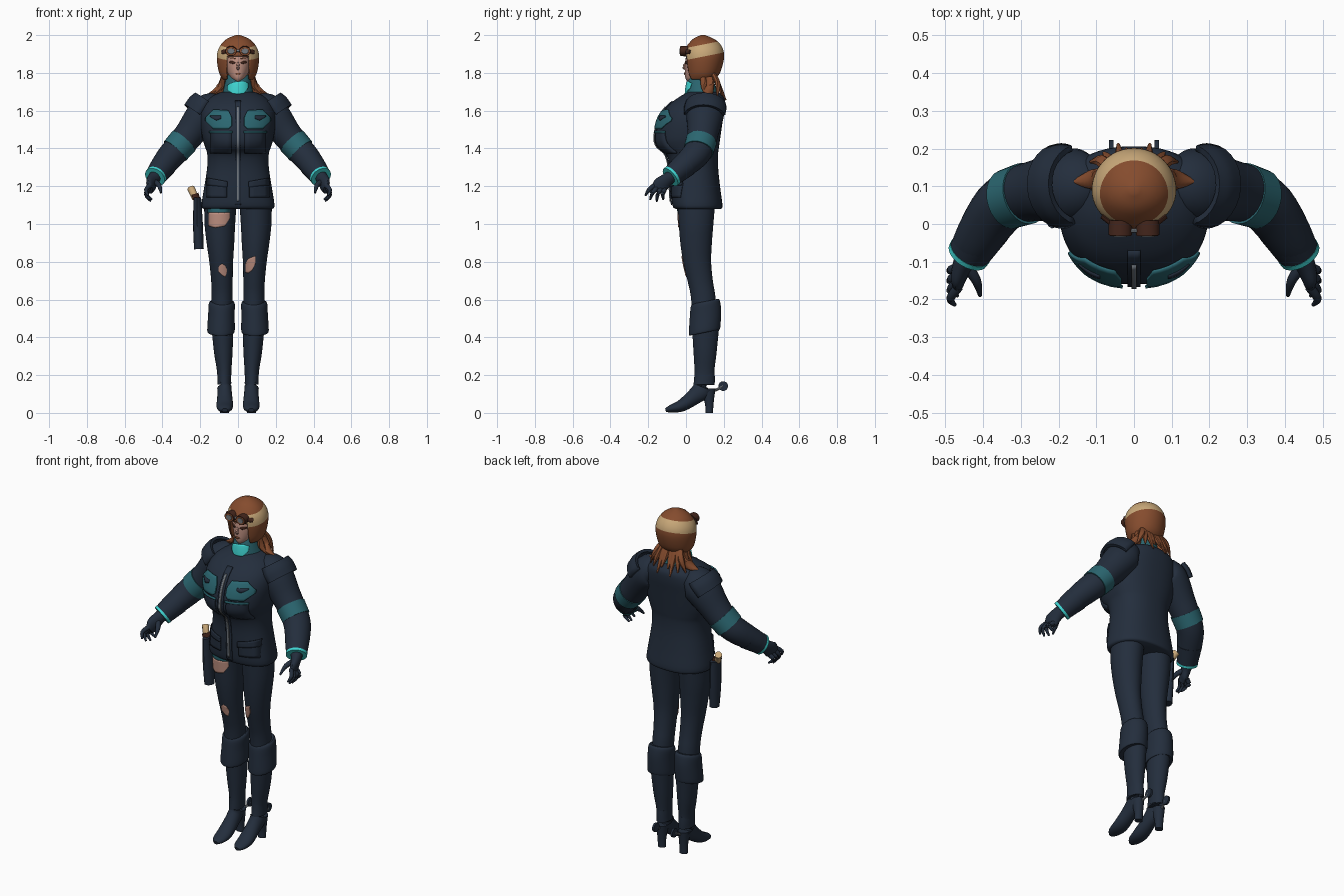
import bpy, bmesh, math
from mathutils import Vector

def material(name, rgb):
    m = bpy.data.materials.new(name)
    m.diffuse_color = (*rgb, 1)
    return m

NAVY = material("navy cloth", (.017, .027, .046))
TEAL = material("teal trim", (.024, .135, .165))
CYAN = material("bright cyan", (.05, .66, .64))
BROWN = material("brown leather", (.235, .072, .027))
BEIGE = material("beige", (.58, .39, .19))
SKIN = material("skin", (.52, .28, .22))
GREY = material("grey metal", (.17, .19, .21))
DARK = material("dark brown", (.06, .02, .012))

def finish(bm, name, mats, angle=42):
    bmesh.ops.recalc_face_normals(bm, faces=bm.faces[:])
    me = bpy.data.meshes.new(name)
    bm.to_mesh(me)
    bm.free()
    for m in mats:
        me.materials.append(m)
    me.shade_smooth()
    me.set_sharp_from_angle(angle=math.radians(angle))
    ob = bpy.data.objects.new(name, me)
    bpy.context.collection.objects.link(ob)
    return ob

def resample(rows, k=4):
    """Smooth spline through tuples of numbers."""
    out = []
    for i in range(len(rows) - 1):
        a, b, c, d = (rows[max(0, min(len(rows) - 1, i + j))] for j in (-1, 0, 1, 2))
        for s in range(k):
            t = s / k
            out.append(tuple(q + .5 * t * ((r - p) + t * (2*p - 5*q + 4*r - u + t * (3*(q - r) + u - p)))
                             for p, q, r, u in zip(a, b, c, d)))
    return out + [tuple(rows[-1])]

def skin_rings(rings):
    bm = bmesh.new()
    vs = [[bm.verts.new(p) for p in r] for r in rings]
    n = len(vs[0])
    for a, b in zip(vs, vs[1:]):
        for i in range(n):
            bm.faces.new((a[i], a[(i+1) % n], b[(i+1) % n], b[i]))
    bm.faces.new(vs[0])
    bm.faces.new(vs[-1])
    return bm

def power(v, e):
    return math.copysign(abs(v) ** e, v)

def loft_bm(secs, p=2, n=40):
    """Horizontal sections: z, centre x, centre y, half width, front y, back y."""
    rings = []
    for z, cx, cy, rx, yf, yb in secs:
        ring = []
        for i in range(n):
            a = 2 * math.pi * i / n
            s = power(math.sin(a), 2 / p)
            ring.append((cx + rx * power(math.cos(a), 2 / p), cy + s * (cy - yf if s < 0 else yb - cy), z))
        rings.append(ring)
    return skin_rings(rings)

def loft(name, secs, mat, p=2, n=40):
    return finish(loft_bm(secs, p, n), name, [mat])

def tube(name, pts, radii, mat, n=20, k=4):
    """Tube along points with (width, height) radii."""
    rows = resample([(*q, *r) for q, r in zip(pts, radii)], k)
    rings = []
    for i, r in enumerate(rows):
        t = (Vector(rows[min(i+1, len(rows)-1)][:3]) - Vector(rows[max(i-1, 0)][:3])).normalized()
        side = t.cross(Vector((0, .3, 1)))
        side.normalize()
        up = side.cross(t)
        rings.append([Vector(r[:3]) + side * r[3] * math.cos(2*math.pi*j/n) + up * r[4] * math.sin(2*math.pi*j/n)
                      for j in range(n)])
    return finish(skin_rings(rings), name, [mat])

def front_y(secs, p, x, z):
    for a, b in zip(secs, secs[1:]):
        if a[0] <= z <= b[0]:
            t = (z - a[0]) / (b[0] - a[0])
            _, cx, cy, rx, yf, _ = (u + (v - u) * t for u, v in zip(a, b))
            return cy - (cy - yf) * max(0, 1 - abs((x - cx) / rx) ** p) ** (1 / p)
    return 0

def drape(name, secs, p, cols, mat, off=.004, rows=8, sign=1):
    """Thin plate lying on the front of a loft; columns are x, bottom z, top z."""
    fine = []
    for a, b in zip(cols, cols[1:]):
        fine += [[u + (v - u) * i / 4 for u, v in zip(a, b)] for i in range(4)]
    fine.append(cols[-1])
    bm = bmesh.new()
    grid = []
    for x, lo, hi in fine:
        zs = [lo + (hi - lo) * j / rows for j in range(rows + 1)]
        grid.append([bm.verts.new((x * sign, front_y(secs, p, x * sign, z) - off, z)) for z in zs])
    for a, b in zip(grid, grid[1:]):
        for j in range(rows):
            bm.faces.new((a[j], b[j], b[j+1], a[j+1]))
    ob = finish(bm, name, [mat])
    m = ob.modifiers.new("thickness", 'SOLIDIFY')
    m.thickness, m.offset = .007, 0
    return ob

# Jacket body
jacket = resample([(1.08, 0, .04, .182, -.055, .185), (1.10, 0, .04, .193, -.072, .193), (1.2, 0, .04, .178, -.08, .18),
                   (1.3, 0, .04, .163, -.085, .17), (1.37, 0, .04, .163, -.105, .17), (1.41, 0, .04, .175, -.148, .175),
                   (1.46, 0, .04, .19, -.16, .182), (1.55, 0, .05, .2, -.142, .195), (1.62, 0, .07, .19, -.1, .205),
                   (1.67, 0, .09, .15, -.04, .202), (1.7, 0, .09, .085, .015, .17)])
loft("jacket", jacket, NAVY, 2.35, 56)
drape("zip_placket", jacket, 2.35, [(-.017, 1.1, 1.65), (.017, 1.1, 1.65)], NAVY, .004, 40)
drape("zipper", jacket, 2.35, [(-.006, 1.12, 1.62), (.006, 1.12, 1.62)], GREY, .009, 40)
for s in (1, -1):
    drape("chest_pocket", jacket, 2.35, [(.035, 1.375, 1.49), (.145, 1.375, 1.49)], NAVY, .004, 10, s)
    drape("chest_pocket_trim", jacket, 2.35, [(.03, 1.482, 1.493), (.15, 1.482, 1.493)], TEAL, .011, 2, s)
    drape("chest_flap", jacket, 2.35, [(.033, 1.52, 1.565), (.05, 1.503, 1.6), (.13, 1.503, 1.605), (.172, 1.545, 1.56)],
          TEAL, .013, 8, s)
    drape("flap_notch", jacket, 2.35, [(.09, 1.558, 1.572), (.115, 1.548, 1.572), (.145, 1.566, 1.572)], NAVY, .018, 2, s)
    drape("hip_pocket", jacket, 2.35, [(.06, 1.14, 1.2), (.165, 1.14, 1.215)], NAVY, .003, 5, s)
    drape("hip_flap", jacket, 2.35, [(.055, 1.195, 1.225), (.165, 1.205, 1.245)], NAVY, .009, 4, s)

# Turtleneck collar
collar = resample([(1.66, 0, .09, .09, .0, .185), (1.7, 0, .09, .08, .0, .165), (1.75, 0, .085, .068, .008, .15),
                   (1.79, 0, .09, .062, .025, .145)])
loft("collar", collar, TEAL)
drape("collar_glow", collar, 2, [(-.055, 1.71, 1.735), (-.02, 1.685, 1.75), (.03, 1.69, 1.755), (.052, 1.72, 1.745)], CYAN, .003)

# Sleeves, shoulder pads, gloves
for s in (1, -1):
    def side(pts):
        return [(s * x, y, z) for x, y, z in pts]
    tube("sleeve", side([(.09, .105, 1.6), (.13, .105, 1.61), (.18, .1, 1.575), (.25, .09, 1.485), (.31, .075, 1.41),
                         (.36, .04, 1.355), (.415, -.04, 1.285), (.437, -.078, 1.252)]),
         [(.05, .05), (.09, .085), (.1, .093), (.083, .08), (.076, .074), (.073, .071), (.062, .06), (.052, .052)], NAVY, 28)
    tube("sleeve_cuff", side([(.392, -.005, 1.312), (.437, -.078, 1.252)]), [(.068, .066), (.056, .056)], NAVY, 28)
    tube("sleeve_band", side([(.287, .081, 1.439), (.333, .066, 1.387)]), [(.083, .08), (.08, .077)], TEAL, 28)
    tube("wrist_trim", side([(.434, -.073, 1.256), (.440, -.083, 1.248)]), [(.058, .058), (.057, .057)], CYAN, 28)
    # Pad: upper half of a short, wide tube
    pad = tube("shoulder_pad", side([(.142, .105, 1.632), (.165, .103, 1.6), (.193, .1, 1.563)]),
               [(.1, .098), (.108, .108), (.105, .106)], NAVY, 28)
    bm = bmesh.new()
    bm.from_mesh(pad.data)
    axis = Vector((s * .045, 0, -.065)).normalized()
    out = Vector((s * .81, 0, .58))
    mid = Vector((s * .165, .103, 1.6))
    drop = [f for f in bm.faces if len(f.verts) > 4 or (f.calc_center_median() - mid).dot(out) < .02]
    bmesh.ops.delete(bm, geom=drop, context='FACES')
    bm.to_mesh(pad.data)
    bm.free()
    m = pad.modifiers.new("thickness", 'SOLIDIFY')
    m.thickness, m.offset = .016, 0
    # Glove
    tube("glove_palm", side([(.43, -.065, 1.26), (.45, -.1, 1.235), (.462, -.135, 1.205), (.466, -.16, 1.182)]),
         [(.036, .034), (.028, .036), (.022, .044), (.014, .03)], NAVY, 16)
    for i, tip in enumerate([(.475, -.215, 1.15), (.468, -.19, 1.13), (.462, -.155, 1.12), (.455, -.12, 1.13)]):
        base = (.466, -.168 + .018 * i, 1.205 - .008 * i)
        bend = (.487, (base[1] + tip[1]) / 2 - .006, (base[2] + tip[2]) / 2 + .002)
        tube("glove_finger", side([base, bend, tip]), [(.013, .013), (.011, .011), (.005, .005)], NAVY, 10)
    tube("glove_thumb", side([(.445, -.11, 1.225), (.418, -.15, 1.205), (.408, -.19, 1.165)]),
         [(.016, .016), (.013, .013), (.005, .005)], NAVY, 10)

# Legs, boots, spurs
def leg_secs(rows, s):
    return resample([(z, s * cx, (yf + yb) / 2, rx, yf, yb) for z, cx, rx, yf, yb in rows])

legs = {}
for s in (1, -1):
    legs[s] = leg_secs([(.5, .085, .055, .035, .165), (.62, .084, .056, .025, .155), (.7, .085, .057, .008, .142),
                        (.8, .089, .063, -.015, .133), (.9, .093, .073, -.03, .137), (1.0, .096, .081, -.038, .145),
                        (1.12, .093, .086, -.045, .155)], s)
    loft("trouser_leg", legs[s], NAVY)
    loft("boot_shaft", leg_secs([(.15, .073, .036, .04, .15), (.22, .073, .038, .045, .15), (.32, .078, .049, .04, .162),
                                 (.45, .082, .058, .032, .175)], s), NAVY)
    cuff = loft_bm(leg_secs([(.425, .09, .068, .018, .178), (.44, .09, .073, .015, .182), (.52, .088, .07, .02, .186),
                             (.575, .086, .069, .025, .18), (.59, .086, .06, .035, .17)], s))
    for v in cuff.verts:
        v.co.z += (v.co.y - .1) * .2
    finish(cuff, "boot_cuff", [NAVY])
    foot = tube("boot_foot", [(s*.073, .098, .22), (s*.072, .092, .135), (s*.07, .04, .083), (s*.07, -.025, .038),
                              (s*.07, -.08, .022), (s*.07, -.108, .014)],
                [(.037, .053), (.037, .055), (.04, .042), (.044, .032), (.036, .02), (.015, .01)], NAVY, 24)
    for v in foot.data.vertices:
        v.co.z = max(v.co.z, 0)
    loft("boot_heel", leg_secs([(0, .071, .023, .103, .143), (.05, .071, .024, .1, .146), (.13, .072, .033, .075, .156)], s), NAVY)
    tube("spur_arm", [(s*.07, .145, .115), (s*.063, .172, .128), (s*.06, .195, .142)], [(.007, .007)] * 3, GREY, 8)
    tube("spur_wheel", [(s*.06 - .006, .197, .142), (s*.06 + .006, .197, .142)], [(.026, .026)] * 2, NAVY, 12, 1)

# Torn patches on the trousers
drape("thigh_tear", legs[-1], 2, [(-.153, .99, 1.06), (-.12, .98, 1.06), (-.07, .99, 1.06), (-.045, 1.03, 1.06)], SKIN, .001)
drape("thigh_teal", legs[-1], 2, [(-.158, 1.058, 1.085), (-.045, 1.058, 1.085)], TEAL, .001, 3)
drape("right_knee_tear", legs[-1], 2, [(-.103, .75, .775), (-.085, .73, .79), (-.068, .72, .78), (-.06, .745, .76)], SKIN, .001)
drape("left_knee_tear", legs[1], 2, [(.042, .745, .79), (.055, .74, .815), (.075, .755, .825), (.092, .79, .83)], SKIN, .001)

# Holster and pistol
tube("holster", [(-.215, .03, 1.14), (-.212, .03, 1.0), (-.207, .03, .867)], [(.02, .042), (.026, .04), (.026, .03)], NAVY, 12)
tube("holster_strap", [(-.16, .03, 1.12), (-.21, .03, 1.09)], [(.02, .012)] * 2, NAVY, 8)
tube("pistol_frame", [(-.215, .03, 1.12), (-.228, .03, 1.16)], [(.012, .025)] * 2, DARK, 8)
tube("pistol_grip", [(-.226, .03, 1.135), (-.238, .04, 1.165), (-.25, .055, 1.19)], [(.014, .018), (.017, .02), (.02, .02)], BEIGE, 10)

# Face
face = resample([(1.755, 0, .07, .02, .008, .1), (1.775, 0, .07, .042, -.004, .13), (1.82, 0, .08, .062, -.006, .16),
                 (1.87, 0, .08, .07, -.003, .17), (1.93, 0, .08, .07, .01, .17)])
loft("face", face, SKIN)
tube("nose", [(0, .0, 1.855), (0, -.012, 1.83), (0, -.002, 1.818)], [(.005, .005), (.009, .008), (.006, .004)], SKIN, 8)
drape("lips", face, 2, [(-.015, 1.795, 1.797), (0, 1.79, 1.801), (.015, 1.795, 1.797)], BROWN, 0, 2)
for s in (1, -1):
    drape("eye", face, 2, [(.014, 1.852, 1.856), (.028, 1.847, 1.863), (.045, 1.855, 1.861)], DARK, -.001, 2, s)
    drape("eyebrow", face, 2, [(.012, 1.873, 1.878), (.048, 1.879, 1.883)], BROWN, -.001, 2, s)

# Flying cap with a slanted beige band and a face opening
cap = loft_bm(resample([(1.765, 0, .09, .08, .0, .15), (1.80, 0, .09, .1, -.005, .18), (1.87, 0, .09, .112, -.012, .2),
                        (1.92, 0, .09, .106, -.008, .198), (1.96, 0, .09, .082, .018, .175),
                        (1.985, 0, .09, .05, .045, .138), (2.0, 0, .09, .01, .08, .1)]), 2, 48)
tilt = Vector((0, -.2, 1))
for co, no in (((0, 0, 1.868), tilt), ((0, 0, 1.932), tilt), ((.06, 0, 0), (1, 0, 0)), ((-.06, 0, 0), (1, 0, 0)),
               ((0, 0, 1.888), (0, 0, 1))):
    bmesh.ops.bisect_plane(cap, geom=cap.verts[:] + cap.edges[:] + cap.faces[:], plane_co=co, plane_no=no)
opening = []
for f in cap.faces:
    c = f.calc_center_median()
    if c.z < 1.767 or (c.y < .06 and abs(c.x) < .06 and c.z < 1.888):
        opening.append(f)
    f.material_index = int(1.868 < c.dot(tilt) < 1.932 and (c.y > .05 or abs(c.x) > .05))
bmesh.ops.delete(cap, geom=opening, context='FACES')
m = finish(cap, "flying_cap", [BROWN, BEIGE]).modifiers.new("thickness", 'SOLIDIFY')
m.thickness = .006

# Goggles
for s in (1, -1):
    tube("goggle_frame", [(s*.036, .01, 1.917), (s*.037, -.03, 1.915)], [(.031, .026)] * 2, DARK, 16)
    tube("goggle_rim", [(s*.037, -.024, 1.915), (s*.037, -.032, 1.915)], [(.029, .024), (.027, .022)], BROWN, 16)
    tube("goggle_lens", [(s*.037, -.028, 1.915), (s*.037, -.034, 1.915)], [(.021, .017), (.018, .014)], GREY, 16)
    tube("goggle_strap", [(s*.06, .0, 1.915), (s*.085, .02, 1.91)], [(.006, .012)] * 2, DARK, 8)
    # Side hair tails and back strands
    tube("side_hair", [(s*.07, .12, 1.775), (s*.085, .125, 1.725), (s*.115, .118, 1.7), (s*.162, .112, 1.685)],
         [(.02, .025), (.022, .03), (.026, .02), (.004, .003)], BROWN, 10)
    tube("side_hair_front", [(s*.078, .09, 1.78), (s*.088, .095, 1.73), (s*.125, .1, 1.69)],
         [(.012, .016), (.014, .018), (.003, .003)], BROWN, 8)
    for x0, x1, y1, z1 in ((.014, .02, .2, 1.69), (.03, .042, .212, 1.655), (.05, .08, .19, 1.68), (.06, .115, .165, 1.68)):
        tube("back_hair", [(s*x0, .14, 1.8), (s*(x0+x1)/2, .168, 1.745), (s*x1, y1, z1)],
             [(.016, .014), (.017, .013), (.004, .003)], BROWN, 8)
tube("goggle_bridge", [(-.012, -.018, 1.917), (.012, -.018, 1.917)], [(.006, .007)] * 2, GREY, 8)
